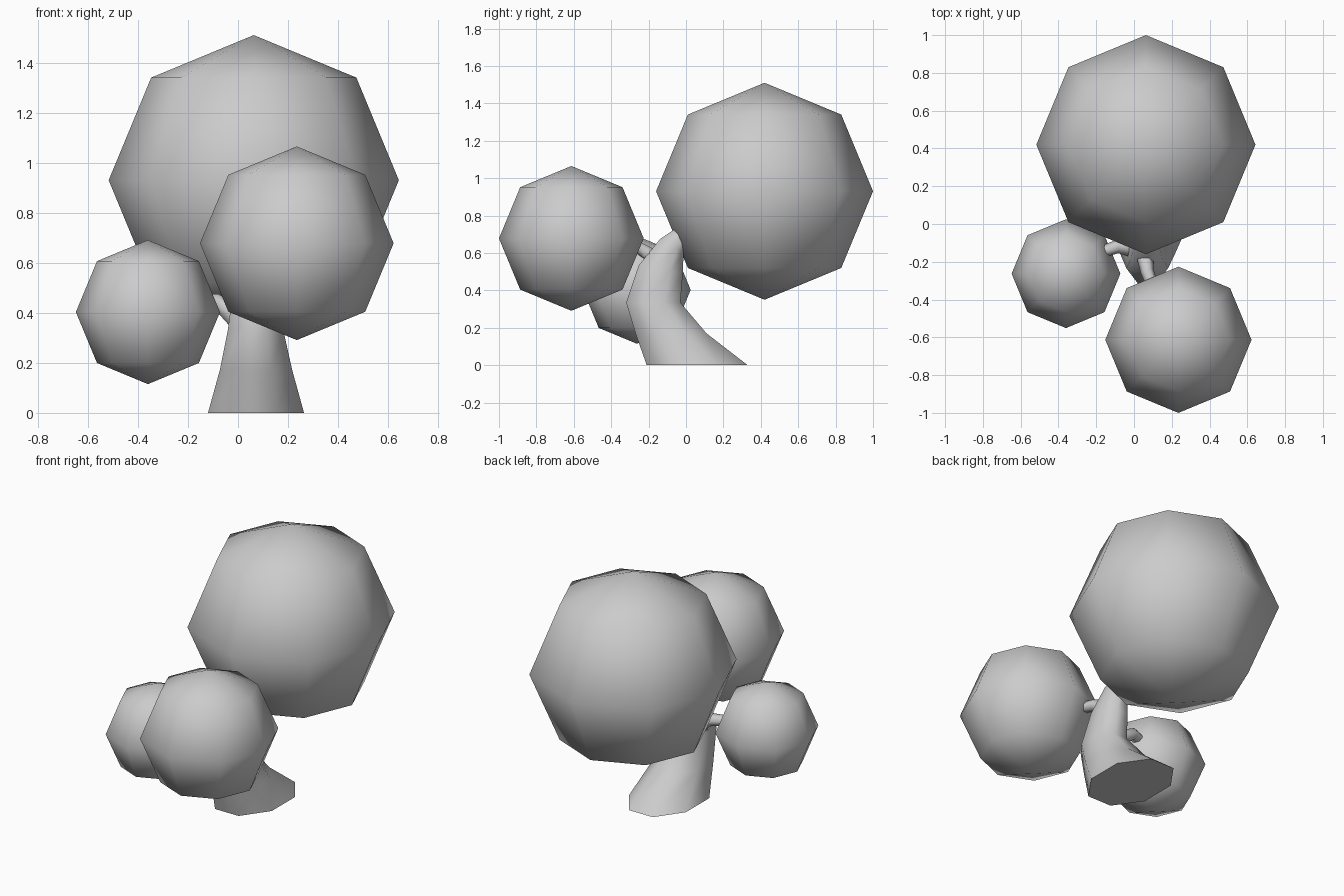
import bpy, bmesh, math
from mathutils import Vector

if "Cube" in bpy.data.objects:
    bpy.data.objects.remove(bpy.data.objects["Cube"])


def foliage(name, loc, r):
    # eight-sided, four-ring ball with a vertex on each axis
    bpy.ops.mesh.primitive_uv_sphere_add(segments=8, ring_count=4, radius=r, location=loc)
    ob = bpy.context.object
    ob.name = name
    bpy.ops.object.shade_smooth()


def loft(name, rings, angle):
    # rings: lists of points joined by quads and capped at both ends
    bm = bmesh.new()
    loops = [[bm.verts.new(p) for p in ring] for ring in rings]
    n = len(loops[0])
    for a, b in zip(loops, loops[1:]):
        for i in range(n):
            j = (i + 1) % n
            bm.faces.new((a[i], a[j], b[j], b[i]))
    bm.faces.new(loops[0][::-1])
    bm.faces.new(loops[-1])
    bmesh.ops.recalc_face_normals(bm, faces=bm.faces)
    me = bpy.data.meshes.new(name)
    bm.to_mesh(me)
    bm.free()
    ob = bpy.data.objects.new(name, me)
    bpy.context.collection.objects.link(ob)
    bpy.ops.object.select_all(action='DESELECT')
    ob.select_set(True)
    bpy.context.view_layer.objects.active = ob
    bpy.ops.object.shade_smooth_by_angle(angle=math.radians(angle))


def trunk_ring(x, y, z, rx, ry, tilt, n=8):
    # ellipse tilted about the x axis; radii reach the flat sides
    k = 1 / math.cos(math.pi / n)
    pts = []
    for i in range(n):
        a = 2 * math.pi * (i + 0.5) / n
        u, v = rx * k * math.cos(a), ry * k * math.sin(a)
        t = math.radians(tilt)
        pts.append((x + u, y + v * math.cos(t), z + v * math.sin(t)))
    return pts


def branch(name, path, radii, n=6):
    pts = [Vector(p) for p in path]
    rings = []
    for i, p in enumerate(pts):
        d = pts[min(i + 1, len(pts) - 1)] - pts[max(i - 1, 0)]
        q = d.to_track_quat('Z', 'Y')
        rings.append([p + q @ Vector((radii[i] * math.cos(2 * math.pi * k / n),
                                      radii[i] * math.sin(2 * math.pi * k / n), 0))
                      for k in range(n)])
    loft(name, rings, 65)


# Leaf balls
foliage("large_foliage", (0.063, 0.42, 0.93), 0.58)
foliage("middle_foliage", (0.235, -0.613, 0.678), 0.387)
foliage("small_foliage", (-0.36, -0.263, 0.403), 0.288)

# Bent trunk, leaning forward and then back into the large ball
loft("trunk", [
    trunk_ring(0.072, 0.06, 0.0, 0.192, 0.27, 0),
    trunk_ring(0.072, -0.08, 0.17, 0.145, 0.19, 0),
    trunk_ring(0.07, -0.175, 0.335, 0.11, 0.145, 0),
    trunk_ring(0.068, -0.135, 0.51, 0.085, 0.12, -12),
    trunk_ring(0.065, -0.075, 0.64, 0.06, 0.072, -30),
    trunk_ring(0.063, 0.02, 0.72, 0.045, 0.05, -55),
    trunk_ring(0.063, 0.15, 0.8, 0.03, 0.03, -60),
], 60)

# Side branches reaching into the smaller balls
branch("middle_branch", [(0.06, -0.14, 0.53), (0.06, -0.19, 0.59),
                         (0.07, -0.25, 0.625), (0.12, -0.4, 0.65)],
       [0.05, 0.042, 0.036, 0.025])
branch("small_branch", [(0.06, -0.15, 0.33), (-0.03, -0.125, 0.405),
                        (-0.09, -0.12, 0.445), (-0.24, -0.17, 0.45)],
       [0.06, 0.045, 0.036, 0.025])
